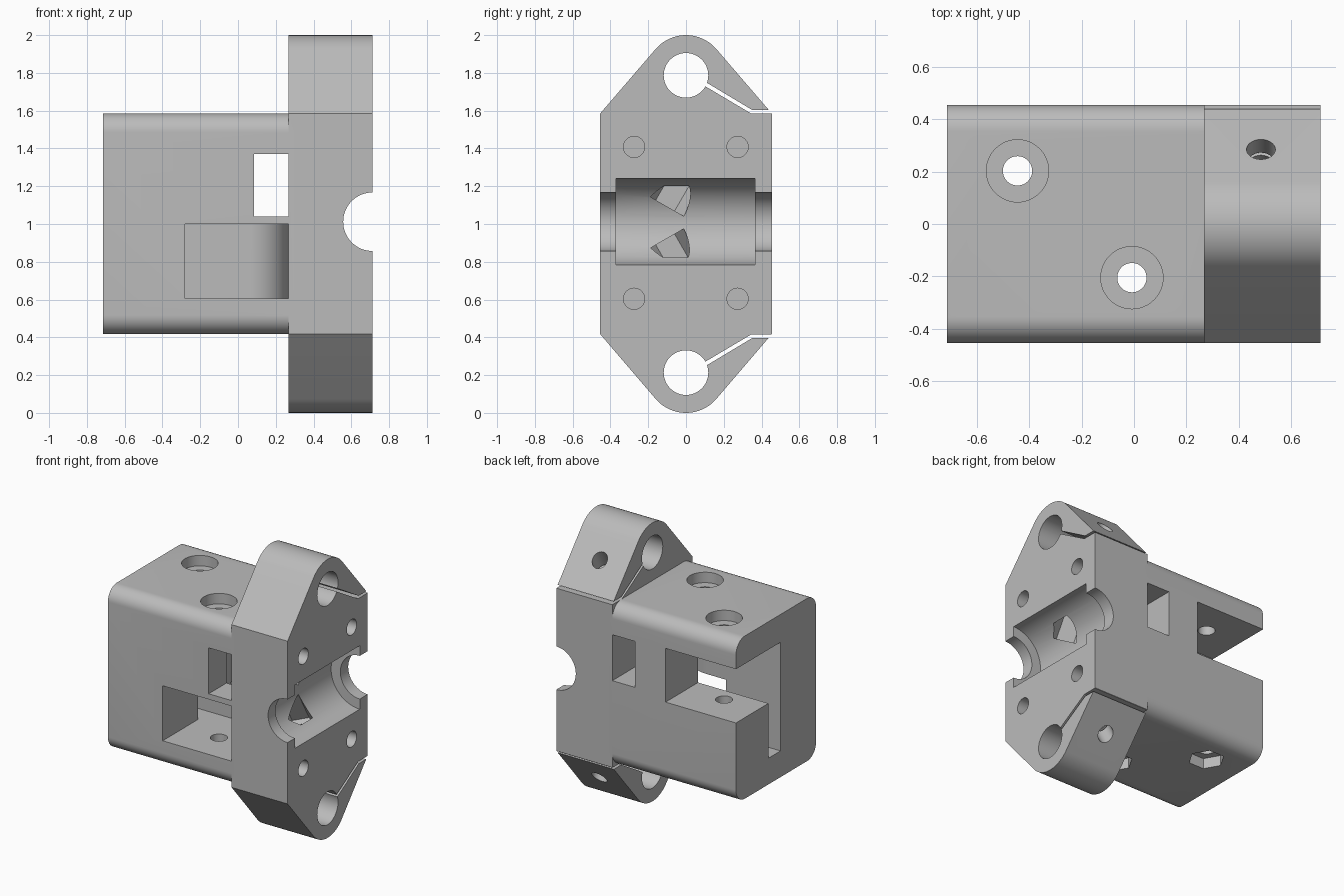
import bpy, bmesh
from math import sin, cos, radians
from mathutils import Vector

cube = bpy.data.objects.get("Cube")
if cube:
    bpy.data.objects.remove(cube, do_unlink=True)

grey = bpy.data.materials.new("light grey plastic")
grey.use_nodes = True
grey.diffuse_color = (0.5, 0.5, 0.5, 1)
grey.node_tree.nodes["Principled BSDF"].inputs["Base Color"].default_value = grey.diffuse_color

# Drawing planes: first axis, second axis, extrusion axis
X, Y, Z = Vector((1, 0, 0)), Vector((0, 1, 0)), Vector((0, 0, 1))
SIDE, FRONT, TOP = (Y, Z, X), (X, Z, Y), (X, Y, Z)
ORIGIN = Vector((0, 0, 0))


def arc(cx, cy, r, a, b, n=12):
    steps = [radians(a + (b - a) * i / n) for i in range(n + 1)]
    return [(cx + r * cos(t), cy + r * sin(t)) for t in steps]


def circle(cx, cy, r, n=48):
    return arc(cx, cy, r, 0, 360, n)[:-1]


def rect(a0, a1, b0, b1):
    return [(a0, b0), (a1, b0), (a1, b1), (a0, b1)]


def prism(name, pts, frame, start, end, origin=ORIGIN):
    u, v, w = frame
    bm = bmesh.new()
    rings = [[bm.verts.new(origin + u * p + v * q + w * d) for p, q in pts] for d in (start, end)]
    bm.faces.new(rings[0])
    bm.faces.new(rings[1])
    for i in range(len(pts)):
        j = (i + 1) % len(pts)
        bm.faces.new((rings[0][i], rings[0][j], rings[1][j], rings[1][i]))
    bmesh.ops.recalc_face_normals(bm, faces=bm.faces)
    mesh = bpy.data.meshes.new(name)
    bm.to_mesh(mesh)
    bm.free()
    mesh.materials.append(grey)
    obj = bpy.data.objects.new(name, mesh)
    bpy.context.collection.objects.link(obj)
    return obj


def combine(target, tool, operation):
    mod = target.modifiers.new("combine", "BOOLEAN")
    mod.operation, mod.solver, mod.object = operation, "EXACT", tool
    bpy.context.view_layer.objects.active = target
    bpy.ops.object.modifier_apply(modifier=mod.name)
    bpy.data.objects.remove(tool, do_unlink=True)


def cut(*args):
    combine(carriage, prism("cutter", *args), "DIFFERENCE")


HALF, LOW, HIGH, FACE, BACK = 0.4545, 0.417, 1.585, 0.267, 0.712

# Flange with two rounded rod lugs, joined to the block with rounded long edges
outline = ([(HALF, LOW), (HALF, HIGH)] + arc(0, 1.788, 0.212, 41, 139, 20)
           + [(-HALF, HIGH), (-HALF, LOW)] + arc(0, 0.212, 0.212, 221, 319, 20))
carriage = prism("clamp_carriage", outline, SIDE, FACE, BACK)
r = 0.1
block = []
for cy, cz, a in ((HALF - r, HIGH - r, 0), (r - HALF, HIGH - r, 90),
                  (r - HALF, LOW + r, 180), (HALF - r, LOW + r, 270)):
    block += arc(cy, cz, r, a, a + 90)
combine(carriage, prism("block", block, SIDE, -0.715, 0.3), "UNION")

# Upper channel, open to the back, with a rounded inner corner
cut([(-0.8, -0.052)] + arc(-0.12, -0.252, 0.2, 90, 0, 20)
    + [(FACE, -0.252), (FACE, 0.086), (-0.156, 0.086), (-0.156, 0.6), (-0.8, 0.6)],
    TOP, 0.999, 1.385)
# Lower channel, open to the front
cut([(-0.8, -0.052), (-0.28, -0.052), (-0.28, -0.6), (FACE, -0.6)]
    + arc(0.065, 0.286, 0.2, 0, -90, 20) + [(-0.8, 0.086)], TOP, 0.605, 1.0)
# Window passing through from front to back
cut(rect(0.085, FACE, 1.04, 1.37), FRONT, -0.6, 0.6)

# Bearing trough with narrower ends
cut(circle(BACK, 1.012, 0.155, 64), FRONT, -0.6, 0.6)
cut(circle(BACK, 1.012, 0.228, 64), FRONT, -0.37, 0.365)

# Vertical screws: bore, counterbore above, hexagonal nut recess below
for x, y in ((-0.445, 0.203), (-0.008, -0.205)):
    cut(circle(x, y, 0.056), TOP, 0.2, 1.8)
    cut(circle(x, y, 0.119), TOP, HIGH - 0.075, 1.8)
    cut(circle(x, y, 0.119, 6), TOP, 0.2, LOW + 0.075)

for s in (1, -1):
    def flip(z, mid=1.0):
        return z if s > 0 else 2 * mid - z

    # Rod hole and clamping slit in the lug
    cut(circle(0, flip(1.787), 0.118), SIDE, 0.1, 0.9)
    slit = [(0.07, 1.748), (0.345, HIGH), (0.6, HIGH), (0.6, 1.603), (0.352, 1.603), (0.07, 1.772)]
    cut([(y, flip(z)) for y, z in slit], SIDE, 0.2, 0.9)
    # Slanted clamp screw ending in a hexagonal nut pocket in the trough
    w = Vector((0, 0.5, 0.866 * s))
    u = Vector((0, 0.866, -0.5 * s))
    start = Vector((0.485, -0.11, flip(1.098, 1.008)))
    cut(circle(0, 0, 0.115, 6), (u, X, w), 0, 0.25, start)
    cut(circle(0, 0, 0.055), (u, X, w), 0.1, 1.2, start)
    # Blind mounting holes
    for y in (-0.275, 0.273):
        cut(circle(y, flip(1.408, 1.006), 0.056), SIDE, 0.4, 0.9)

bpy.ops.object.select_all(action="DESELECT")
carriage.select_set(True)
bpy.context.view_layer.objects.active = carriage
bpy.ops.object.shade_smooth_by_angle(angle=radians(30))
